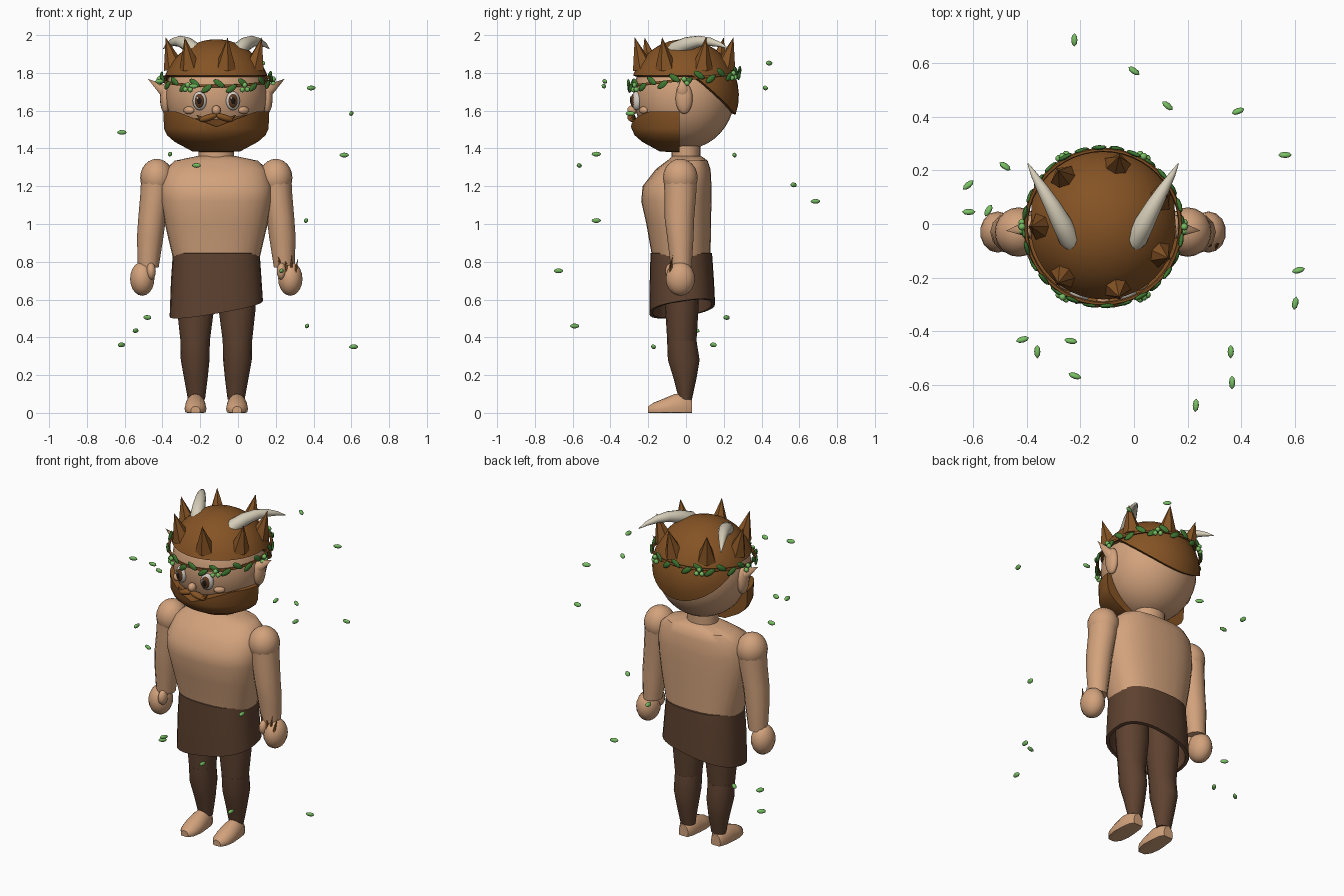
import bpy, bmesh, math
from math import sin, cos, pi, radians, asin, sqrt
from mathutils import Vector

if "Cube" in bpy.data.objects:
    bpy.data.objects.remove(bpy.data.objects["Cube"])

CX, CY = -0.115, -0.01          # body centre line, head centre depth
HZ = 1.68                       # head centre height


def material(name, rgb):
    m = bpy.data.materials.new(name)
    m.diffuse_color = (*rgb, 1)
    m.use_nodes = True
    m.node_tree.nodes["Principled BSDF"].inputs["Base Color"].default_value = m.diffuse_color
    return m


SKIN = material("skin", (0.645, 0.362, 0.202))
HAIR = material("hair_brown", (0.235, 0.087, 0.018))
CLOTH = material("dark_brown_cloth", (0.112, 0.054, 0.029))
HORN = material("ivory", (0.67, 0.61, 0.48))
LEAF = material("leaf_green", (0.05, 0.19, 0.032))
LIGHT = material("light_green", (0.19, 0.52, 0.127))
WHITE = material("eye_white", (0.66, 0.61, 0.55))
IRIS = material("iris_brown", (0.11, 0.043, 0.016))
PUPIL = material("pupil_dark", (0.012, 0.008, 0.006))


def finish(ob, name, mat, angle=40):
    ob.name = name
    ob.data.materials.append(mat)
    bpy.ops.object.select_all(action='DESELECT')
    ob.select_set(True)
    bpy.context.view_layer.objects.active = ob
    bpy.ops.object.shade_smooth_by_angle(angle=radians(angle))
    return ob


def loft(name, rings, mat, cap_start=True, cap_end=True, angle=40):
    """Skin a list of closed point rings."""
    bm = bmesh.new()
    vs = [[bm.verts.new(p) for p in r] for r in rings]
    n = len(vs[0])
    for a, b in zip(vs, vs[1:]):
        for i in range(n):
            j = (i + 1) % n
            bm.faces.new((a[i], a[j], b[j], b[i]))
    if cap_start:
        bm.faces.new(vs[0])
    if cap_end:
        bm.faces.new(vs[-1])
    bmesh.ops.recalc_face_normals(bm, faces=bm.faces)
    me = bpy.data.meshes.new(name)
    bm.to_mesh(me)
    bm.free()
    ob = bpy.data.objects.new(name, me)
    bpy.context.collection.objects.link(ob)
    return finish(ob, name, mat, angle)


def oval(x, y, z, rx, ry, n=20, p=2.0):
    pts = []
    for i in range(n):
        c, s = cos(2 * pi * i / n), sin(2 * pi * i / n)
        pts.append((x + rx * math.copysign(abs(c) ** (2 / p), c),
                    y + ry * math.copysign(abs(s) ** (2 / p), s), z))
    return pts


def ball(name, loc, scale, mat, rot=(0, 0, 0), seg=20, rings=12):
    bpy.ops.mesh.primitive_uv_sphere_add(segments=seg, ring_count=rings, radius=1,
                                         location=loc, rotation=rot)
    ob = bpy.context.object
    ob.scale = scale
    return finish(ob, name, mat, 60)


def spike(name, base, tip, r, mat, sides=6, angle=30):
    base, tip = Vector(base), Vector(tip)
    d = tip - base
    bpy.ops.mesh.primitive_cone_add(vertices=sides, radius1=r, radius2=0, depth=d.length,
                                    location=(base + tip) / 2,
                                    rotation=d.to_track_quat('Z', 'Y').to_euler())
    return finish(bpy.context.object, name, mat, angle)


# torso and neck: z, half width, front y, back y
torso = [(1.36, .10, -.07, .08), (1.335, .22, -.10, .115), (1.29, .27, -.16, .13),
         (1.20, .295, -.23, .135), (1.12, .293, -.237, .135), (1.0, .272, -.21, .132),
         (.80, .225, -.175, .13)]
loft("torso", [oval(CX, (f + b) / 2, z, w, (b - f) / 2, 28, 2.5) for z, w, f, b in torso], SKIN)
loft("neck", [oval(CX, 0, z, .093, .077) for z in (1.33, 1.46)], SKIN)

# wrap skirt with slanted hem, outer wall then inner wall
def hem(r, z=None):
    return [(x, y, .555 + .17 * (x - CX) + .15 * y) for x, y, _ in r]

skirt = [oval(CX, -.025, .85, .22, .15, 28, 2.5), oval(CX, -.025, .845, .23, .163, 28, 2.5),
         oval(CX, -.022, .70, .24, .17, 28, 2.5), hem(oval(CX, -.02, 0, .247, .174, 28, 2.5)),
         hem(oval(CX, -.02, 0, .228, .155, 28, 2.5)), oval(CX, -.02, .76, .215, .145, 28, 2.5)]
loft("skirt", skirt, CLOTH)

# limbs, mirrored about the centre line
for s, side in ((-1, "right"), (1, "left")):
    X = lambda d: CX + s * d
    arm = [(.315, -.03, 1.24, .083, .088), (.322, -.03, 1.16, .08, .084), (.34, -.035, 1.03, .073, .078),
           (.35, -.03, .93, .07, .07), (.36, -.025, .77, .055, .055)]
    loft(side + "_arm", [oval(X(d), y, z, rx, ry, 12) for d, y, z, rx, ry in arm], SKIN)
    ball(side + "_shoulder", (X(.315), -.03, 1.245), (.088, .092, .10), SKIN)
    ball(side + "_hand", (X(.392), -.03, .71), (.066, .077, .09), SKIN, seg=14, rings=10)
    ball(side + "_thumb", (X(.345), -.075, .75), (.026, .035, .045), SKIN, seg=10, rings=8)
    thigh = [(.11, -.022, .72, .103, .09), (.11, -.022, .55, .098, .088), (.112, -.022, .375, .077, .077)]
    loft(side + "_thigh", [oval(X(d), y, z, a, b, 16) for d, y, z, a, b in thigh], CLOTH)
    shin = [(.112, -.022, .38, .078, .078), (.112, -.012, .28, .076, .084),
            (.108, -.005, .18, .062, .06), (.105, -.003, .07, .045, .034)]
    loft(side + "_shin", [oval(X(d), y, z, a, b, 16) for d, y, z, a, b in shin], CLOTH)
    foot = [(.032, .032, .07), (.0, .048, .105), (-.06, .055, .1), (-.12, .058, .075),
            (-.17, .048, .055), (-.2, .025, .035)]
    loft(side + "_foot", [[(X(.11) + w * cos(t), y, max(0, h * (.3 + .7 * sin(t))))
                           for t in [2 * pi * i / 16 for i in range(16)]] for y, w, h in foot], SKIN)

# twig thorns on one wrist
for bx, tx, tz in ((.235, .2, .885), (.26, .245, .86), (.28, .285, .835), (.3, .318, .82)):
    spike("wrist_thorn", (bx, -.085, .73), (tx, -.07, tz), .012, HAIR, 6)

# head and face
ball("head", (CX, CY, HZ), (.268, .268, .285), SKIN, seg=32, rings=20)
for s in (-1, 1):
    X = lambda d: CX + s * d
    ball("eye", (X(.088), -.262, 1.652), (.038, .026, .05), WHITE, (0, 0, s * .3))
    ball("iris", (X(.089), -.276, 1.652), (.027, .017, .038), IRIS, (0, 0, s * .3))
    ball("pupil", (X(.089), -.284, 1.652), (.015, .012, .023), PUPIL, (0, 0, s * .3))
    ball("eye_glint", (X(.089) - .01, -.293, 1.667), (.006, .005, .008), WHITE, seg=8, rings=6)
    ball("cheek", (X(.145), -.225, 1.602), (.032, .018, .02), SKIN, (0, 0, s * .6))
    ball("moustache", (X(.042), -.288, 1.563), (.05, .022, .018), HAIR, (0, s * .3, s * .15))
    spike("moustache_tip", (X(.075), -.283, 1.555), (X(.105), -.27, 1.578), .014, HAIR, 8)
    ball("ear", (X(.268), -.01, 1.665), (.03, .045, .082), SKIN, seg=16)
    spike("ear_tip", (X(.25), -.015, 1.69), (X(.362), -.025, 1.768), .042, SKIN, 10, 60)
ball("nose", (CX, -.285, 1.602), (.024, .026, .026), SKIN, seg=12, rings=8)

# beard: stacked arcs round the jaw with a flat back
def beard_ring(R, z=None, n=24):
    d = asin(.025 / R)
    ring = []
    for i in range(n + 1):
        a = pi + d + (pi - 2 * d) * i / n
        dx = R * cos(a)
        ring.append((CX + dx, CY + R * sin(a),
                     z if z else 1.515 + .08 * min(1, abs(dx) / .21)))
    return ring

loft("beard", [beard_ring(.262), beard_ring(.281), beard_ring(.278, 1.505), beard_ring(.262, 1.47),
               beard_ring(.222, 1.435), beard_ring(.13, 1.385), beard_ring(.04, 1.378)], HAIR, angle=35)

# hair cap: low at the nape, high over the brow
def hair_ring(t, r, n=40):
    ring = []
    for i in range(n):
        a = 2 * pi * i / n
        low = radians(21 - 41 * max(0, (sin(a) - .2) / .8))
        e = low + (radians(88) - low) * t
        ring.append((CX + r * cos(e) * cos(a), CY + r * cos(e) * sin(a), HZ + (r + .008) * sin(e)))
    return ring

loft("hair_cap", [hair_ring(0, .262)] + [hair_ring(k / 10, .29) for k in range(11)], HAIR, False)

# ring of seven hair spikes
for k in range(7):
    a = pi + k * 2 * pi / 7
    spike("hair_spike", (CX + .222 * cos(a), CY + .222 * sin(a), 1.825),
          (CX + .268 * cos(a), CY + .268 * sin(a), 1.988), .058, HAIR, 6)

# horns sweeping back and out
path = [(.10, -.09, 1.89, .03), (.125, -.055, 1.928, .04), (.155, .005, 1.953, .037), (.19, .07, 1.967, .03),
        (.225, .13, 1.964, .022), (.258, .185, 1.948, .012), (.28, .225, 1.928, .002)]
for s in (-1, 1):
    pts = [Vector((CX + s * d, y, z)) for d, y, z, r in path]
    rings = []
    for i, p in enumerate(pts):
        t = (pts[min(i + 1, len(pts) - 1)] - pts[max(i - 1, 0)]).normalized()
        u = t.cross(Vector((0, 0, 1))).normalized()
        v = t.cross(u)
        rings.append([p + path[i][3] * (u * cos(q) + v * sin(q))
                      for q in [2 * pi * k / 12 for k in range(12)]])
    loft("horn", rings, HORN)

# wreath: tilted vine, paired leaves and buds
bpy.ops.mesh.primitive_torus_add(major_radius=.288, minor_radius=.008, major_segments=48, minor_segments=6,
                                 location=(CX, CY, 1.765), rotation=(.12, 0, 0))
finish(bpy.context.object, "wreath_vine", HAIR, 60)

def on_wreath(a, r):
    return (CX + r * cos(a), CY + r * sin(a), 1.765 + .12 * r * sin(a))

for k in range(28):
    a = 2 * pi * k / 28 + .05
    up = 1 if k % 2 else -1
    x, y, z = on_wreath(a, .295)
    ball("wreath_leaf", (x, y, z + up * .014), (.034, .009, .016), LEAF,
         (0, up * .6, a + pi / 2), 8, 6)
for k in range(6):
    a = k * pi / 3
    for da, dz in ((-.05, -.012), (.05, -.012), (0, .012)):
        x, y, z = on_wreath(a + da, .302)
        ball("wreath_bud", (x, y, z + dz - .01), (.014, .014, .014), LIGHT, (0, 0, a), 8, 6)

# drifting leaves: x, y, z, heading
drift = [(-.615, .045, 1.485, 0), (-.22, -.565, 1.31, -20), (-.36, -.475, 1.37, 90), (.387, .42, 1.72, 20),
         (.6, -.295, 1.585, 80), (.562, .257, 1.365, 0), (.36, -.475, 1.018, 90), (.23, -.675, .752, 85),
         (-.48, .215, .505, -35), (-.542, .05, .435, 60), (-.617, .145, .36, 40), (.365, -.59, .46, 90),
         (.612, -.172, .35, 15), (.125, .44, 1.852, -40), (-.222, .685, 1.12, 90), (0, .57, 1.207, -35),
         (-.235, -.435, 1.73, -10), (-.415, -.43, 1.755, 15)]
for x, y, z, h in drift:
    ball("drifting_leaf", (x, y, z), (.025, .011, .013), LIGHT, (.5, 0, radians(h)), 8, 6)
